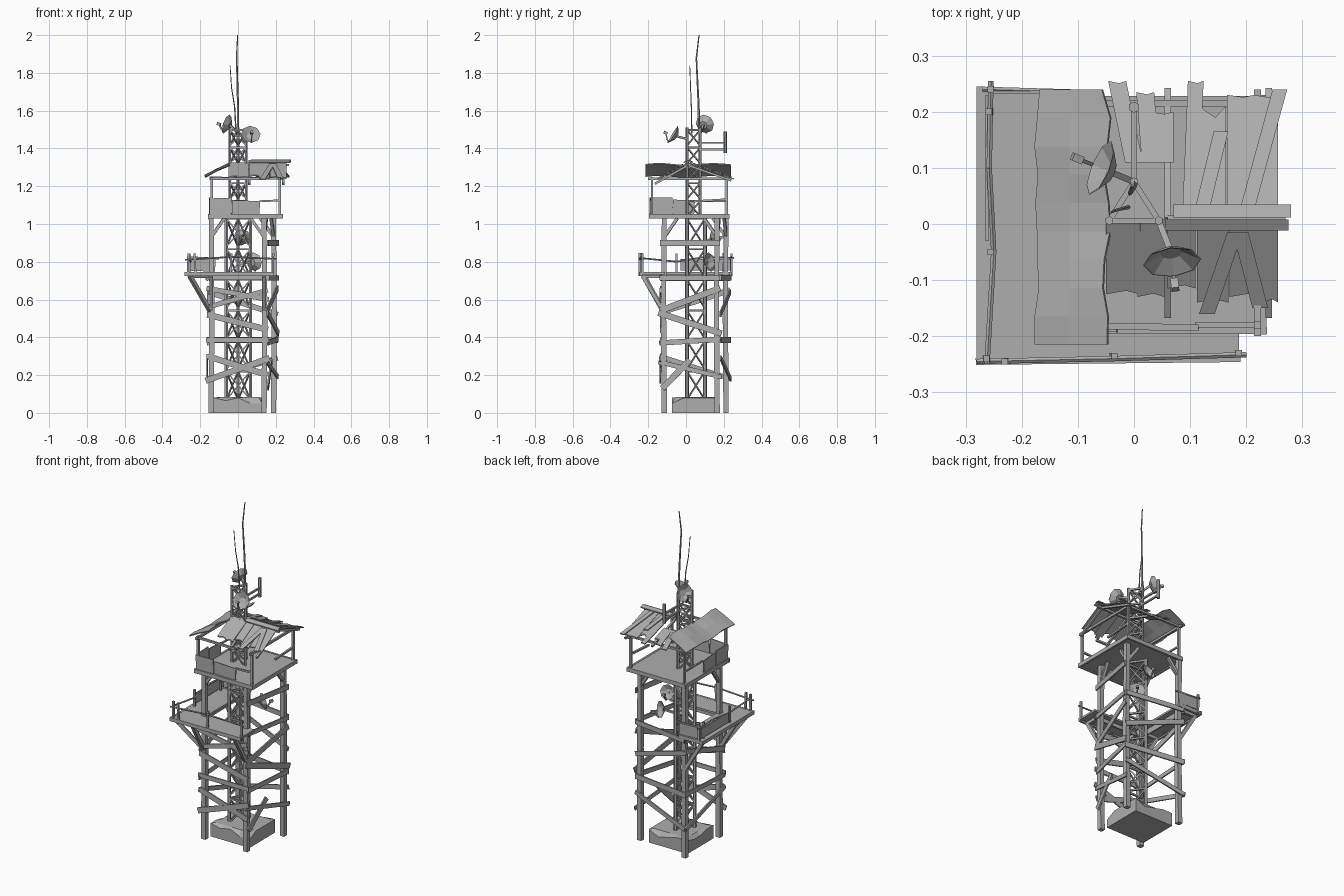
import bpy, bmesh, math, random
from mathutils import Vector, Matrix

random.seed(4)
cube = bpy.data.objects.get("Cube")
if cube:
    bpy.data.objects.remove(cube)

grey = bpy.data.materials.new("weathered grey")
grey.use_nodes = True
GREY = (0.42, 0.42, 0.42, 1)
grey.diffuse_color = GREY
grey.node_tree.nodes["Principled BSDF"].inputs["Base Color"].default_value = GREY


def finish(name, bm):
    bmesh.ops.recalc_face_normals(bm, faces=bm.faces)
    mesh = bpy.data.meshes.new(name)
    bm.to_mesh(mesh)
    bm.free()
    mesh.materials.append(grey)
    ob = bpy.data.objects.new(name, mesh)
    bpy.context.collection.objects.link(ob)
    return ob


def beam(bm, p, q, w, h=None):
    """Box from p to q; w is measured upward, h across."""
    p, q = Vector(p), Vector(q)
    d = (q - p).normalized()
    s = Vector((0, 0, 1)) if abs(d.z) < 0.9 else Vector((1, 0, 0))
    s = (s - d * s.dot(d)).normalized()
    t = d.cross(s)
    m = Matrix((s * w, t * (h or w), d * (q - p).length)).transposed().to_4x4()
    m.translation = (p + q) / 2
    bmesh.ops.create_cube(bm, size=1, matrix=m)


def sheet(bm, pts, thick):
    """Thin slab whose upper face follows the outline pts."""
    up = [bm.verts.new(p) for p in pts]
    low = [bm.verts.new(Vector(p) - Vector((0, 0, thick))) for p in pts]
    bm.faces.new(up)
    bm.faces.new(low[::-1])
    for i in range(len(pts)):
        j = (i + 1) % len(pts)
        bm.faces.new((up[i], low[i], low[j], up[j]))


def rod(bm, pts, r0, r1, n=5):
    """Round bar through pts, tapering from r0 to r1."""
    for i in range(len(pts) - 1):
        p, q = Vector(pts[i]), Vector(pts[i + 1])
        a, b = (r0 + (r1 - r0) * k / (len(pts) - 1) for k in (i, i + 1))
        m = Matrix.Translation((p + q) / 2) @ (q - p).to_track_quat("Z", "Y").to_matrix().to_4x4()
        bmesh.ops.create_cone(bm, cap_ends=True, segments=n, radius1=a, radius2=b,
                              depth=(q - p).length, matrix=m)


# Concrete footing with a broken upper edge
bm = bmesh.new()
outline = [(-.13, -.075), (.13, -.075), (.13, .17), (-.13, .17)]
ring = []
for i in range(4):
    a, b = Vector(outline[i]), Vector(outline[(i + 1) % 4])
    ring += [a.lerp(b, k / 4) for k in range(4)]
low = [bm.verts.new((p.x, p.y, 0)) for p in ring]
mid = [bm.verts.new((p.x, p.y, random.choice((.08, .08, .065, .05)))) for p in ring]
top = [bm.verts.new((p.x * .84, .0475 + (p.y - .0475) * .84, .083)) for p in ring]
for i in range(16):
    j = (i + 1) % 16
    bm.faces.new((low[i], low[j], mid[j], mid[i]))
    bm.faces.new((mid[i], mid[j], top[j], top[i]))
bm.faces.new(top)
bm.faces.new(low[::-1])
finish("concrete_footing", bm)

# Four timber legs
legs = [(-.142, -.115), (.138, -.115), (.188, .165), (-.142, .212)]
bm = bmesh.new()
for x, y in legs:
    beam(bm, (x, y, 0), (x + .004, y - .004, .55), .028)
    beam(bm, (x + .004, y - .004, .55), (x, y, 1.04), .026)
finish("legs", bm)

# Horizontal and slanting planks nailed on each side of the legs
bm = bmesh.new()
patterns = [
    [(.385, .385), (.715, .715), (.66, .60), (.56, .65), (.30, .20), (.17, .29), (.52, .44)],
    [(.37, .39), (.715, .715), (.54, .66), (.53, .42), (.27, .19), (.90, .90)],
    [(.385, .385), (.715, .715), (.52, .64), (.29, .18)],
    [(.39, .37), (.715, .715), (.65, .53), (.18, .30)]]
for i, rows in enumerate(patterns):
    a, b = Vector((*legs[i], 0)), Vector((*legs[(i + 1) % 4], 0))
    d = (b - a).normalized()
    out = d.cross(Vector((0, 0, 1)))
    for k, (z0, z1) in enumerate(rows):
        lift = out * (.019 + .003 * (k % 2))
        ext = d * random.uniform(.015, .03)
        beam(bm, a - ext + lift + Vector((0, 0, z0)), b + ext + lift + Vector((0, 0, z1)),
             random.uniform(.024, .034), .008)
    # Knee braces under the upper deck
    for p, s in ((a, 1), (b, -1)):
        beam(bm, p + Vector((0, 0, .93)), p + d * s * .07 + Vector((0, 0, 1.03)), .016)
# Snapped plank
beam(bm, (.158, -.125, .13), (.178, .02, .28), .032, .008)
finish("cross_planks", bm)

# L-shaped lower balcony
bm = bmesh.new()
sheet(bm, [(x, y, .745) for x, y in
           ((-.275, -.245), (.187, -.245), (.187, -.11), (-.13, -.11), (-.13, .24), (-.275, .24))], .012)
beam(bm, (-.282, -.245, .735), (.19, -.24, .735), .022, .012)
beam(bm, (-.275, -.25, .735), (-.275, .245, .735), .022, .012)
beam(bm, (-.28, .235, .735), (-.12, .235, .735), .022, .012)
finish("balcony_deck", bm)

bm = bmesh.new()
for p, q in (((-.142, -.115), (-.255, -.225)), ((-.142, -.115), (-.142, -.23)),
             ((.138, -.115), (.138, -.23)), ((-.142, -.115), (-.26, -.115)),
             ((-.142, .21), (-.26, .21))):
    beam(bm, (*p, .53), (*q, .725), .02)
    beam(bm, (*p, .722), (*q, .722), .018)
finish("balcony_struts", bm)

# Balcony posts and bent rails
bm = bmesh.new()
for x, y in ((-.265, -.24), (-.225, -.245), (-.04, -.235), (.185, -.23), (-.255, -.05),
             (-.255, .2), (-.255, .24)):
    beam(bm, (x, y, .73), (x + random.uniform(-.006, .006), y, .845), .011)
rod(bm, [(-.28, -.245, .81), (-.04, -.24, .825), (.2, -.233, .815)], .005, .005)
rod(bm, [(-.262, -.25, .82), (-.25, -.05, .80)], .005, .005)
rod(bm, [(-.25, -.05, .80), (-.258, .1, .825), (-.255, .255, .82)], .005, .005)
rod(bm, [(-.27, .24, .825), (-.10, .235, .815)], .005, .005)
finish("balcony_rails", bm)

bm = bmesh.new()
beam(bm, (-.258, .235, .79), (-.12, .235, .785), .075, .006)
beam(bm, (-.262, -.03, .785), (-.262, .23, .785), .06, .005)
finish("balcony_panels", bm)

# Upper deck with its edge beams
bm = bmesh.new()
sheet(bm, [(-.15, -.19, 1.05), (.23, -.19, 1.05), (.23, .225, 1.05), (-.15, .225, 1.05)], .015)
for y in (-.19, .222):
    beam(bm, (-.158, y, 1.04), (.237, y, 1.04), .024, .012)
for x in (-.15, .23):
    beam(bm, (x, -.197, 1.04), (x, .23, 1.04), .024, .012)
finish("upper_deck", bm)


# Roof surface: steep at the front, shallow at the back, ridge along x
def slope(x, y, lift=0):
    drop = .35 if y > .01 else .56
    return (x, y, 1.325 - drop * abs(y - .01) + lift)


# Corner posts, rails and roof frame
bm = bmesh.new()
for x in (-.14, .22):
    for y in (-.18, .215):
        beam(bm, (x, y, 1.04), (x, y, 1.25), .013)
    beam(bm, (x, -.2, 1.24), (x, .24, 1.24), .014, .012)
for x in (.06, .24):
    for y in (-.165, .24):
        beam(bm, slope(x, .01, -.014), slope(x, y, -.014), .012)
beam(bm, (.06, .01, 1.312), (.27, .01, 1.312), .012)
beam(bm, (-.15, .215, 1.245), (.24, .215, 1.24), .012)
beam(bm, (-.15, -.18, 1.24), (.115, -.185, 1.24), .012)
beam(bm, (.22, .04, 1.12), (.222, .215, 1.13), .011)
beam(bm, (.11, -.18, 1.12), (.22, -.18, 1.125), .01)
beam(bm, (-.14, .04, 1.12), (-.14, .215, 1.12), .009)
finish("shelter_frame", bm)

# Jagged parapet panels around the upper deck
bm = bmesh.new()
beam(bm, (-.15, -.186, 1.093), (-.03, -.19, 1.097), .085, .006)
beam(bm, (-.03, -.182, 1.09), (.115, -.184, 1.085), .072, .006)
beam(bm, (-.148, -.185, 1.095), (-.15, -.07, 1.097), .088, .006)
beam(bm, (-.145, -.07, 1.092), (-.148, .045, 1.086), .075, .006)
finish("parapet_panels", bm)


# Loose, crooked boards on both slopes, some with a splintered end
def board(bm, xa, xb, ya, yb, w, lift, split=0):
    sheet(bm, [slope(xa - w, ya, lift), slope(xa + w, ya, lift), slope(xb + w, yb, lift),
               slope(xb + w * .2, yb - split, lift), slope(xb - w, yb, lift)], .006)


bm = bmesh.new()
for xa, xb, y, w in ((0, -.03, .255, .016), (.03, .02, .235, .016), (.05, .05, .20, .02),
                     (.1, .11, .255, .014), (.14, .14, .21, .024), (.19, .19, .23, .024),
                     (.235, .235, .23, .022)):
    board(bm, xa, xb, .11 if xa < .06 else .012, y, w, .002, .02 if .13 < xa < .16 else .004)
for xa, xb, y, w in ((.12, .155, .165, .013), (.2, .26, .24, .013)):
    board(bm, xa, xb, .02, y, w, .009)
board(bm, .175, .175, .012, .035, .105, .016)
finish("roof_back_boards", bm)

bm = bmesh.new()
for xa, xb, y, w in ((-.02, -.02, -.125, .03), (.035, .03, -.13, .024), (.085, .085, -.115, .025),
                     (.14, .14, -.14, .028), (.2, .2, -.13, .03), (.243, .243, -.14, .014)):
    board(bm, xa, xb, .008, y, w, .002, -.006)
for xa, xb, y in ((.18, .13, -.16), (.19, .225, -.15)):
    board(bm, xa, xb, -.015, y, .014, .009)
board(bm, .165, .165, .008, -.012, .11, .016)
finish("roof_front_boards", bm)

# Buckled metal sheet on the other side, with a torn inner edge
bm = bmesh.new()
rows = []
for k in range(10):
    y = -.215 + k * .0505
    z = 1.0 + .005 * math.sin(k * 1.1)
    torn = random.uniform(-.012, .008)
    rows.append([(-.178 + abs(torn), y, z + .255), (-.115, y, z + .288), (-.048 + torn, y, z + .318)])
grid = [[bm.verts.new(p) for p in r] for r in rows]
for r, s in zip(grid, grid[1:]):
    for c in range(2):
        bm.faces.new((r[c], r[c + 1], s[c + 1], s[c]))
ob = finish("roof_side_sheet", bm)
solid = ob.modifiers.new("thickness", "SOLIDIFY")
solid.thickness = .006

# Three-legged lattice mast in two sections with crossed diagonals
bm = bmesh.new()
for tri, z0, z1, n, r in ((((-.062, .005), (.066, .005), (0, .1)), .07, 1.04, 6, .01),
                          (((-.044, .006), (.044, .006), (0, .075)), 1.04, 1.51, 5, .008)):
    step = (z1 - z0) / n
    for i in range(3):
        a, b = tri[i], tri[(i + 1) % 3]
        rod(bm, [(*a, z0), (*a, z1)], r, r, 6)
        for k in range(n):
            lo, hi = z0 + k * step, z0 + (k + 1) * step - .012
            beam(bm, (*a, hi), (*b, hi), .01)
            beam(bm, (*a, lo), (*b, hi), .007)
            beam(bm, (*b, lo), (*a, hi), .007)
finish("lattice_mast", bm)

# Whip aerials
bm = bmesh.new()
rod(bm, [(0, .07, 1.48), (-.001, .066, 1.65), (-.007, .055, 1.88), (-.002, .069, 2.0)], .007, .003)
rod(bm, [(-.01, .03, 1.48), (-.018, .028, 1.62), (-.034, .024, 1.72), (-.042, .02, 1.84)], .004, .002)
finish("whip_aerials", bm)

# Side aerial on a two-bar bracket
bm = bmesh.new()
for z in (1.395, 1.43):
    beam(bm, (0, .07, z), (0, .21, z), .01)
rod(bm, [(0, .208, 1.375), (0, .208, 1.49)], .01, .01, 6)
finish("side_aerial", bm)


# Eight-sided dishes with a feed arm and a mount
def dish(name, centre, normal, radius, anchor):
    bm = bmesh.new()
    c, n = Vector(centre), Vector(normal).normalized()
    rot = Matrix.Translation(c) @ n.to_track_quat("Z", "Y").to_matrix().to_4x4()
    rings = [[bm.verts.new(rot @ Vector((radius * f * math.cos(a * math.pi / 4),
                                         radius * f * math.sin(a * math.pi / 4), h * radius)))
              for a in range(8)] for f, h in ((.4, -.42), (1, 0), (.94, .0), (.38, -.36))]
    for r, s in zip(rings, rings[1:]):
        for i in range(8):
            bm.faces.new((r[i], r[(i + 1) % 8], s[(i + 1) % 8], s[i]))
    bm.faces.new(rings[0])
    bm.faces.new(rings[-1])
    # One feed arm from the lower rim
    rim = min(rings[1], key=lambda v: v.co.z).co.copy()
    tip = c + n * radius * .9 - Vector((0, 0, radius * .3))
    beam(bm, rim, tip, .007)
    beam(bm, tip - n * .01, tip + n * .01, .014)
    beam(bm, c - n * radius * .4, anchor, .011)
    finish(name, bm)


dish("upper_dish_rear", (-.06, .1, 1.53), (-.85, .35, .3), .052, (0, .075, 1.48))
dish("upper_dish_front", (.068, -.068, 1.475), (.1, -.85, .5), .052, (.044, .006, 1.45))
dish("lower_dish_a", (.02, .15, .93), (-.1, .9, .3), .045, (0, .1, .9))
dish("lower_dish_b", (.085, .125, .8), (.5, .75, .15), .05, (0, .1, .79))
